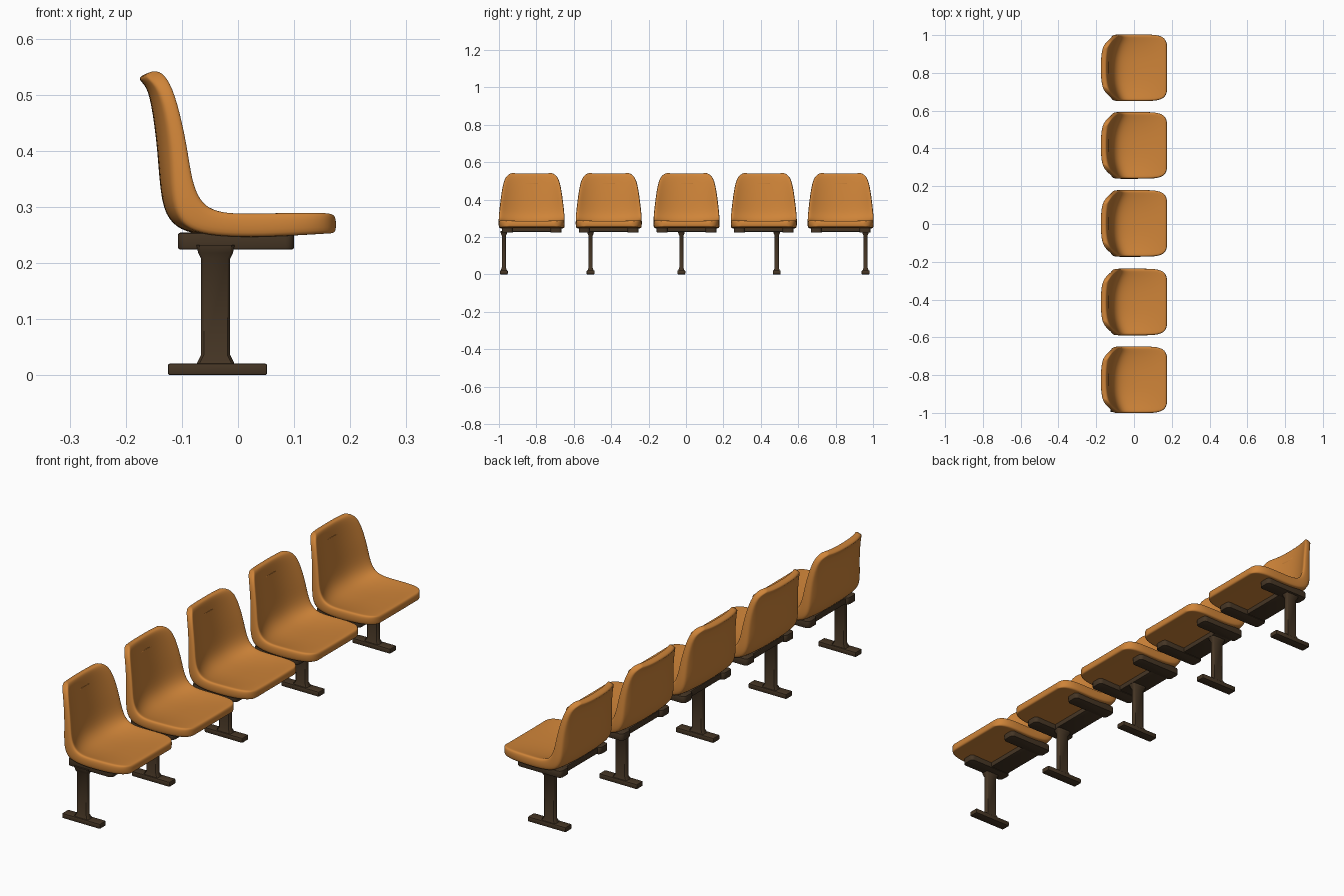
import bpy, bmesh
from mathutils import Vector

if "Cube" in bpy.data.objects:
    bpy.data.objects.remove(bpy.data.objects["Cube"])


def material(name, rgb):
    m = bpy.data.materials.new(name)
    m.diffuse_color = (*rgb, 1)
    m.use_nodes = True
    m.node_tree.nodes["Principled BSDF"].inputs["Base Color"].default_value = m.diffuse_color
    return m


ORANGE = material("orange plastic", (0.62, 0.23, 0.04))
BROWN = material("dark brown metal", (0.06, 0.036, 0.018))


def finish(name, bm, mat, angle=0.7):
    bmesh.ops.recalc_face_normals(bm, faces=bm.faces)
    me = bpy.data.meshes.new(name)
    bm.to_mesh(me)
    bm.free()
    me.materials.append(mat)
    ob = bpy.data.objects.new(name, me)
    bpy.context.collection.objects.link(ob)
    bpy.ops.object.select_all(action='DESELECT')
    ob.select_set(True)
    bpy.context.view_layer.objects.active = ob
    bpy.ops.object.shade_smooth_by_angle(angle=angle)
    return ob


def box(name, lo, hi, mat, bevel=0.004, upright=0.0):
    """Box with optional rounding of its vertical edges, then all edges."""
    bm = bmesh.new()
    bmesh.ops.create_cube(bm, size=1)
    lo, hi = Vector(lo), Vector(hi)
    for v in bm.verts:
        v.co = Vector([(lo[i] + hi[i]) / 2 + v.co[i] * (hi[i] - lo[i]) for i in range(3)])
    if upright:
        edges = [e for e in bm.edges if abs(e.verts[0].co.z - e.verts[1].co.z) > 1e-5]
        bmesh.ops.bevel(bm, geom=edges, offset=upright, segments=4, profile=0.5, affect='EDGES')
    edges = [e for e in bm.edges if e.calc_face_angle(0) > 0.7]
    bmesh.ops.bevel(bm, geom=edges, offset=bevel, segments=2, profile=0.5, affect='EDGES')
    return finish(name, bm, mat)


# seat shell rows: upper x, z, lower x, z, half width, hollow depth, wrap of back edge
ROWS = [
    (0.175, 0.284, 0.175, 0.253, 0.125, 0.0, 0),
    (0.165, 0.289, 0.165, 0.253, 0.157, 0.05, 0),
    (0.130, 0.290, 0.120, 0.250, 0.176, 0.15, 0),
    (0.050, 0.289, 0.040, 0.246, 0.177, 0.35, 0),
    (-0.010, 0.288, -0.030, 0.247, 0.177, 0.45, 0),
    (-0.045, 0.294, -0.085, 0.252, 0.177, 0.5, 0.1),
    (-0.068, 0.312, -0.118, 0.268, 0.177, 0.55, 0.25),
    (-0.082, 0.350, -0.138, 0.305, 0.174, 0.65, 0.4),
    (-0.090, 0.410, -0.143, 0.400, 0.166, 0.7, 0.5),
    (-0.108, 0.490, -0.155, 0.490, 0.153, 0.65, 0.5),
    (-0.125, 0.531, -0.166, 0.520, 0.136, 0.45, 0.4),
    (-0.145, 0.546, -0.183, 0.530, 0.105, 0.1, 0.4),
]
COLS = [-1, -0.93, -0.75, -0.4, 0, 0.4, 0.75, 0.93, 1]


def seat(name, yc):
    bm = bmesh.new()
    top, low = [], []
    for fx, fz, bx, bz, hw, dip, wrap in ROWS:
        f, b = Vector((fx, 0, fz)), Vector((bx, 0, bz))
        tr, lr = [], []
        for t in COLS:
            y = Vector((0, yc + t * hw, 0))
            a = dip * max(0, 1 - (abs(t) / 0.92) ** 3)
            tr.append(bm.verts.new(f.lerp(b, a) + y))
            lr.append(bm.verts.new(b.lerp(f, wrap * abs(t) ** 4) + y))
        top.append(tr)
        low.append(lr)
    n, m = len(ROWS), len(COLS)
    for i in range(n - 1):
        for j in range(m - 1):
            for g in (top, low):
                bm.faces.new((g[i][j], g[i + 1][j], g[i + 1][j + 1], g[i][j + 1]))
        for j in (0, m - 1):
            bm.faces.new((top[i][j], top[i + 1][j], low[i + 1][j], low[i][j]))
    for i in (0, n - 1):
        for j in range(m - 1):
            bm.faces.new((top[i][j], top[i][j + 1], low[i][j + 1], low[i][j]))
    ob = finish(name, bm, ORANGE, 3.14)
    ob.modifiers.new("smooth", 'SUBSURF').levels = 2
    ob.modifiers["smooth"].render_levels = 2


def leg(name, y):
    # column with flared ends, lofted from rectangular sections
    bm = bmesh.new()
    rings = []
    for z, ex, ey in ((0.018, 0.034, 0.017), (0.022, 0.033, 0.016), (0.036, 0.026, 0.011),
                      (0.208, 0.026, 0.011), (0.218, 0.031, 0.016), (0.232, 0.034, 0.018)):
        c = 0.005
        pts = [(ex, ey - c), (ex - c, ey), (c - ex, ey), (-ex, ey - c),
               (-ex, c - ey), (c - ex, -ey), (ex - c, -ey), (ex, c - ey)]
        rings.append([bm.verts.new((px - 0.04, y + py, z)) for px, py in pts])
    for a, b in zip(rings, rings[1:]):
        for k in range(8):
            bm.faces.new((a[k], a[(k + 1) % 8], b[(k + 1) % 8], b[k]))
    bm.faces.new(rings[0])
    bm.faces.new(rings[-1])
    finish(name, bm, BROWN)


SEATS = [-0.825, -0.413, 0.003, 0.416, 0.827]
LEGS = [-0.974, -0.51, -0.025, 0.485, 0.96]
for k, (yc, yl) in enumerate(zip(SEATS, LEGS), 1):
    seat(f"seat_{k}", yc)
    # moulded grip ridge on the backrest
    box(f"grip_ridge_{k}", (-0.150, yc - 0.035, 0.482), (-0.136, yc + 0.035, 0.489), ORANGE, 0.002)
    # support frame: two side bars and a rear cross bar
    for side, s in (("left", 1), ("right", -1)):
        y = yc + s * 0.13
        box(f"side_bar_{side}_{k}", (-0.107, y - 0.03, 0.224), (0.1, y + 0.03, 0.254),
            BROWN, 0.004, 0.016)
    box(f"cross_bar_{k}", (-0.095, yc - 0.14, 0.227), (-0.005, yc + 0.14, 0.253), BROWN)
    leg(f"leg_{k}", yl)
    box(f"foot_{k}", (-0.125, yl - 0.021, 0), (0.052, yl + 0.021, 0.021), BROWN)
